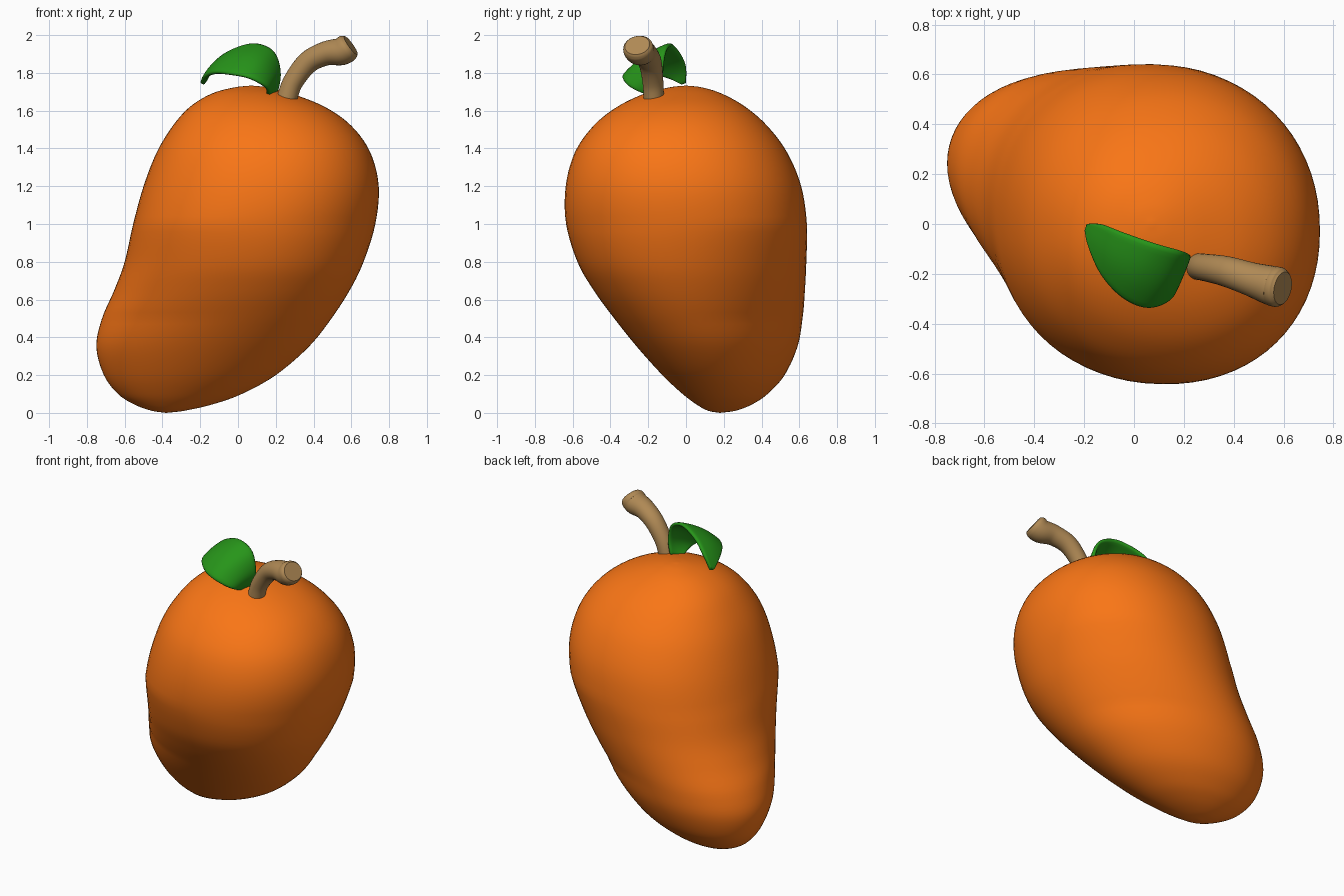
import bpy, bmesh, math
from mathutils import Vector

if "Cube" in bpy.data.objects:
    bpy.data.objects.remove(bpy.data.objects["Cube"])


def catmull(keys, steps):
    """Smooth rows of numbers with a Catmull-Rom spline."""
    rows = [Vector(k) for k in keys]
    rows = [rows[0] * 2 - rows[1]] + rows + [rows[-1] * 2 - rows[-2]]
    out = []
    for a, b, c, d in zip(rows, rows[1:], rows[2:], rows[3:]):
        for i in range(steps):
            t = i / steps
            out.append(0.5 * (2 * b + (c - a) * t + (2 * a - 5 * b + 4 * c - d) * t * t
                              + (3 * b - a - 3 * c + d) * t ** 3))
    return out + [rows[-2]]


def make(name, rings, color, closed=True, cap=False):
    """Skin a list of point rings and give the object a colour."""
    bm = bmesh.new()
    grid = [[bm.verts.new(p) for p in r] for r in rings]
    n = len(grid[0])
    for a, b in zip(grid, grid[1:]):
        for i in range(n if closed else n - 1):
            j = (i + 1) % n
            bm.faces.new((a[i], a[j], b[j], b[i]))
    if cap:
        bm.faces.new(grid[0][::-1])
        bm.faces.new(grid[-1])
    bmesh.ops.remove_doubles(bm, verts=bm.verts, dist=1e-5)
    bmesh.ops.recalc_face_normals(bm, faces=bm.faces)
    me = bpy.data.meshes.new(name)
    bm.to_mesh(me)
    bm.free()
    ob = bpy.data.objects.new(name, me)
    bpy.context.collection.objects.link(ob)
    mat = bpy.data.materials.new(name + "_color")
    mat.diffuse_color = (*color, 1)
    mat.use_nodes = True
    mat.node_tree.nodes["Principled BSDF"].inputs["Base Color"].default_value = mat.diffuse_color
    me.materials.append(mat)
    bpy.ops.object.select_all(action='DESELECT')
    ob.select_set(True)
    bpy.context.view_layer.objects.active = ob
    bpy.ops.object.shade_smooth_by_angle(angle=math.radians(40))
    return ob


def power(v, n):
    """Superellipse helper: squarer than a circle for n above 2."""
    return math.copysign(abs(v) ** (2 / n), v)


# Fruit body: left, right, front and back extent at each height
sections = {
    0.0: (-.38, -.38, .18, .18), 0.012: (-.46, -.28, .115, .265), 0.045: (-.55, -.135, .055, .35),
    0.10: (-.635, .02, -.018, .432), 0.20: (-.71, .20, -.125, .522), 0.35: (-.75, .375, -.26, .59),
    0.50: (-.72, .495, -.38, .617), 0.65: (-.655, .592, -.49, .63), 0.80: (-.60, .665, -.575, .637),
    1.0: (-.555, .727, -.635, .64), 1.2: (-.50, .745, -.637, .61), 1.38: (-.43, .70, -.588, .535),
    1.52: (-.345, .60, -.49, .43), 1.62: (-.255, .46, -.365, .315), 1.69: (-.14, .285, -.22, .19),
    1.723: (-.02, .16, -.09, .085), 1.733: (.07, .07, 0, 0)}
rings = []
for row in catmull([(z, *v) for z, v in sections.items()], 5):
    z, l, r, f, b = row
    # slanted ellipse: phase shift turns it towards the lower lobe
    low = max(0, min(1, (1.0 - z) / 0.5))
    skew, n = math.asin(0.025 + 0.16 * low), 2.13 - 0.13 * low
    rings.append([((l + r) / 2 + (r - l) / 2 * power(math.cos(i * math.tau / 72), n),
                   (f + b) / 2 + (b - f) / 2 * power(math.sin(i * math.tau / 72 - skew), n),
                   max(z, 0)) for i in range(72)])
make("fruit_body", rings, (0.95, 0.18, 0.008))

# Stem: bent tube that flares towards its cut end
path = catmull([(.255, -.17, 1.65, .054), (.29, -.175, 1.75, .054), (.37, -.19, 1.855, .059),
                (.465, -.22, 1.903, .064), (.545, -.245, 1.913, .073), (.580, -.254, 1.934, .073),
                (.597, -.258, 1.946, .06)], 5)
rings = []
for i, p in enumerate(path):
    t = (path[min(i + 1, len(path) - 1)] - path[max(i - 1, 0)]).xyz.normalized()
    u = t.cross(Vector((0, 1, 0))).normalized()
    v = t.cross(u) * (1 + 0.12 * i / len(path))
    rings.append([p.xyz + p.w * (u * math.cos(k * math.tau / 28) + v * math.sin(k * math.tau / 28))
                  for k in range(28)])
make("stem", rings, (0.43, 0.25, 0.09), cap=True)

# Leaf: lofted between its high back edge and low front edge
back = catmull([(.205, -.12, 1.70), (.22, -.12, 1.81), (.185, -.105, 1.915), (.08, -.075, 1.952),
                (-.05, -.03, 1.905), (-.13, 0, 1.835), (-.185, 0, 1.745)], 4)
front = catmull([(.155, -.18, 1.678), (.15, -.29, 1.72), (.06, -.335, 1.77), (-.04, -.30, 1.79),
                 (-.125, -.21, 1.797), (-.175, -.10, 1.775), (-.19, -.02, 1.74)], 4)
rows = []
for i, (b, f) in enumerate(zip(back, front)):
    bulge = Vector((0, -.015, .015)) * math.sin(math.pi * i / (len(back) - 1))
    rows.append([b.lerp(f, k / 8) + bulge * math.sin(math.pi * k / 8) for k in range(9)])
leaf = make("leaf", rows, (0.02, 0.3, 0.01), closed=False)
sol = leaf.modifiers.new("thickness", 'SOLIDIFY')
sol.thickness, sol.offset = 0.025, 0
sub = leaf.modifiers.new("rounding", 'SUBSURF')
sub.levels = sub.render_levels = 1
